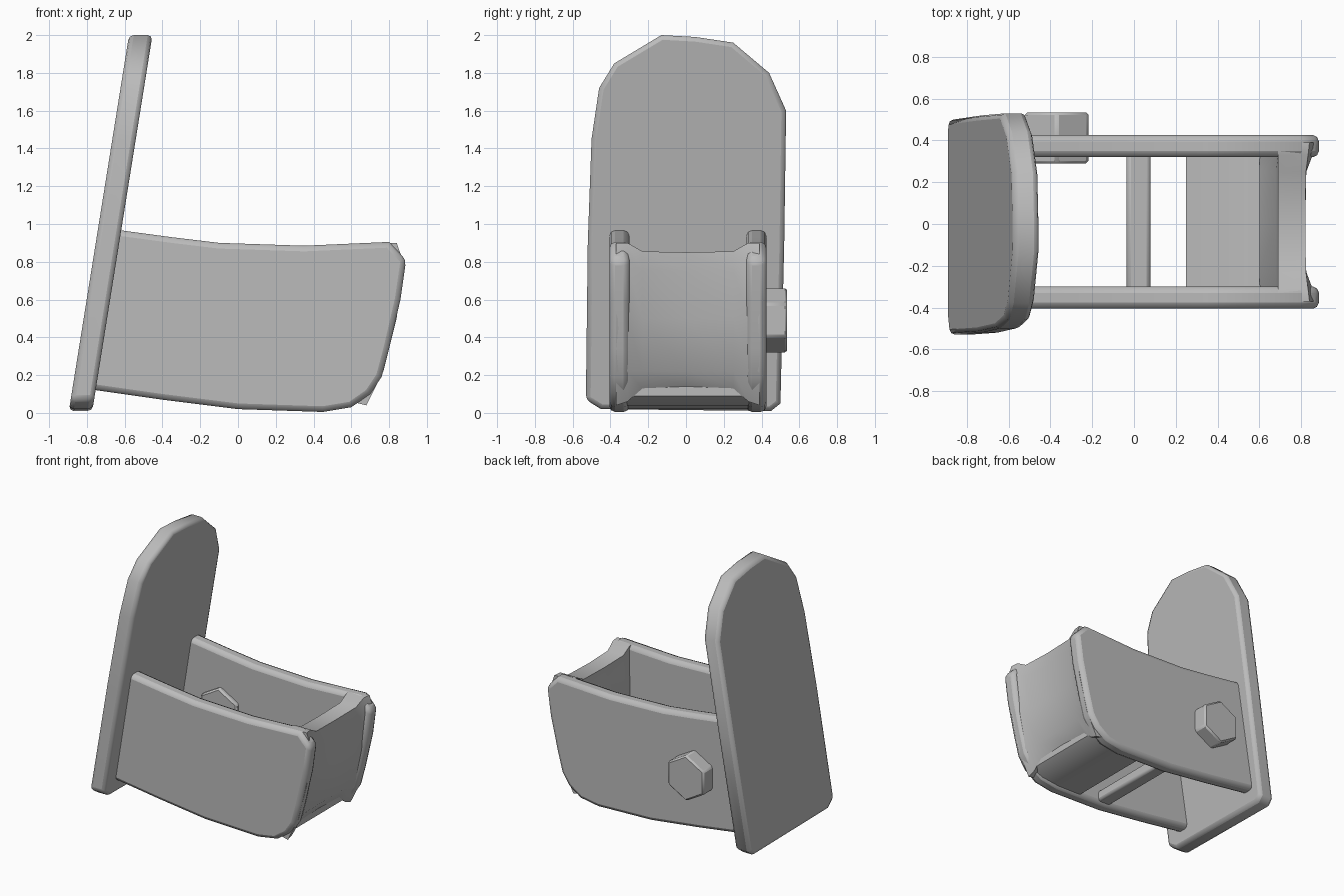
import bpy, bmesh, math

cube = bpy.data.objects.get("Cube")
if cube:
    bpy.data.objects.remove(cube, do_unlink=True)

grey = bpy.data.materials.new("plain_grey")
grey.use_nodes = True
colour = (0.5, 0.5, 0.5, 1)
grey.diffuse_color = colour
grey.node_tree.nodes["Principled BSDF"].inputs["Base Color"].default_value = colour


def loft(name, rings, bevel=0.0, segments=2):
    """Skin a list of equal rings and cap both ends."""
    bm = bmesh.new()
    loops = [[bm.verts.new(p) for p in ring] for ring in rings]
    for a, b in zip(loops, loops[1:]):
        for i in range(len(a)):
            j = (i + 1) % len(a)
            bm.faces.new((a[i], a[j], b[j], b[i]))
    bm.faces.new(loops[0])
    bm.faces.new(loops[-1])
    bmesh.ops.recalc_face_normals(bm, faces=bm.faces)
    mesh = bpy.data.meshes.new(name)
    bm.to_mesh(mesh)
    bm.free()
    obj = bpy.data.objects.new(name, mesh)
    bpy.context.collection.objects.link(obj)
    mesh.materials.append(grey)
    if bevel:
        mod = obj.modifiers.new("rounded_edges", "BEVEL")
        mod.width = bevel
        mod.segments = segments
        mod.limit_method = "ANGLE"
        mod.angle_limit = math.radians(50)
    bpy.ops.object.select_all(action="DESELECT")
    obj.select_set(True)
    bpy.context.view_layer.objects.active = obj
    bpy.ops.object.shade_smooth_by_angle(angle=math.radians(50))
    return obj


# Leaning backboard with an arched top
board = [(-0.53, 0.07), (-0.45, 0.02), (0.45, 0.01), (0.5, 0.05), (0.52, 0.9),
         (0.53, 1.6), (0.44, 1.8), (0.25, 1.96), (0.05, 1.99), (-0.13, 2.0),
         (-0.38, 1.85), (-0.46, 1.72), (-0.5, 1.45), (-0.52, 0.9)]
loft("backboard", [[(-0.835 + 0.16 * z + dx, y, z) for y, z in board]
                   for dx in (-0.062, 0.062)], 0.025)

# Two side walls sharing one profile
wall = [(-0.66, 0.97), (-0.61, 0.965), (-0.35, 0.93), (-0.1, 0.9), (0.35, 0.885),
        (0.8, 0.905), (0.89, 0.81), (0.86, 0.6), (0.8, 0.34), (0.76, 0.19),
        (0.7, 0.1), (0.6, 0.03), (0.45, 0.005), (0, 0.02), (-0.4, 0.07),
        (-0.75, 0.12), (-0.79, 0.13)]
for name, y0, y1 in (("right_wall", -0.405, -0.3), ("left_wall", 0.32, 0.425)):
    loft(name, [[(x, y, z) for x, z in wall] for y in (y0, y1)], 0.03)

# Dished end panel, deepest and shortest across the middle
rings = []
for y, dish, top, bottom in ((-0.37, 0.0, 0.9, 0.04), (-0.31, 0.02, 0.9, 0.06),
                             (-0.23, 0.05, 0.855, 0.13), (0.0, 0.06, 0.85, 0.14),
                             (0.25, 0.05, 0.855, 0.13), (0.33, 0.02, 0.9, 0.06),
                             (0.39, 0.0, 0.9, 0.04)):
    rings.append([(0.69, y, top), (0.84 - dish / 3, y, top),
                  (0.875 - dish, y, top - 0.1), (0.84 - dish, y, 0.5),
                  (0.77 - dish / 2, y, 0.22), (0.68, y, bottom),
                  (0.6, y, bottom + 0.02), (0.68, y, 0.35)])
loft("end_panel", rings)

# Low floor plate and cross bar spanning the walls
plate = [(0.25, 0.025), (0.45, 0.02), (0.6, 0.04), (0.68, 0.09),
         (0.68, 0.14), (0.6, 0.1), (0.45, 0.08), (0.25, 0.085)]
loft("floor_plate", [[(x, y, z) for x, z in plate] for y in (-0.33, 0.35)])
bar = [(-0.035, 0.04), (0.08, 0.035), (0.08, 0.12), (-0.035, 0.13)]
loft("cross_bar", [[(x, y, z) for x, z in bar] for y in (-0.33, 0.35)], 0.02)

# Six-sided knob through the left wall
angles = [math.radians(60 * i + 30) for i in range(6)]
loft("side_knob", [[(-0.37 + 0.175 * math.cos(a), y, 0.49 + 0.175 * math.sin(a))
                    for a in angles] for y in (0.29, 0.535)], 0.012, 1)
